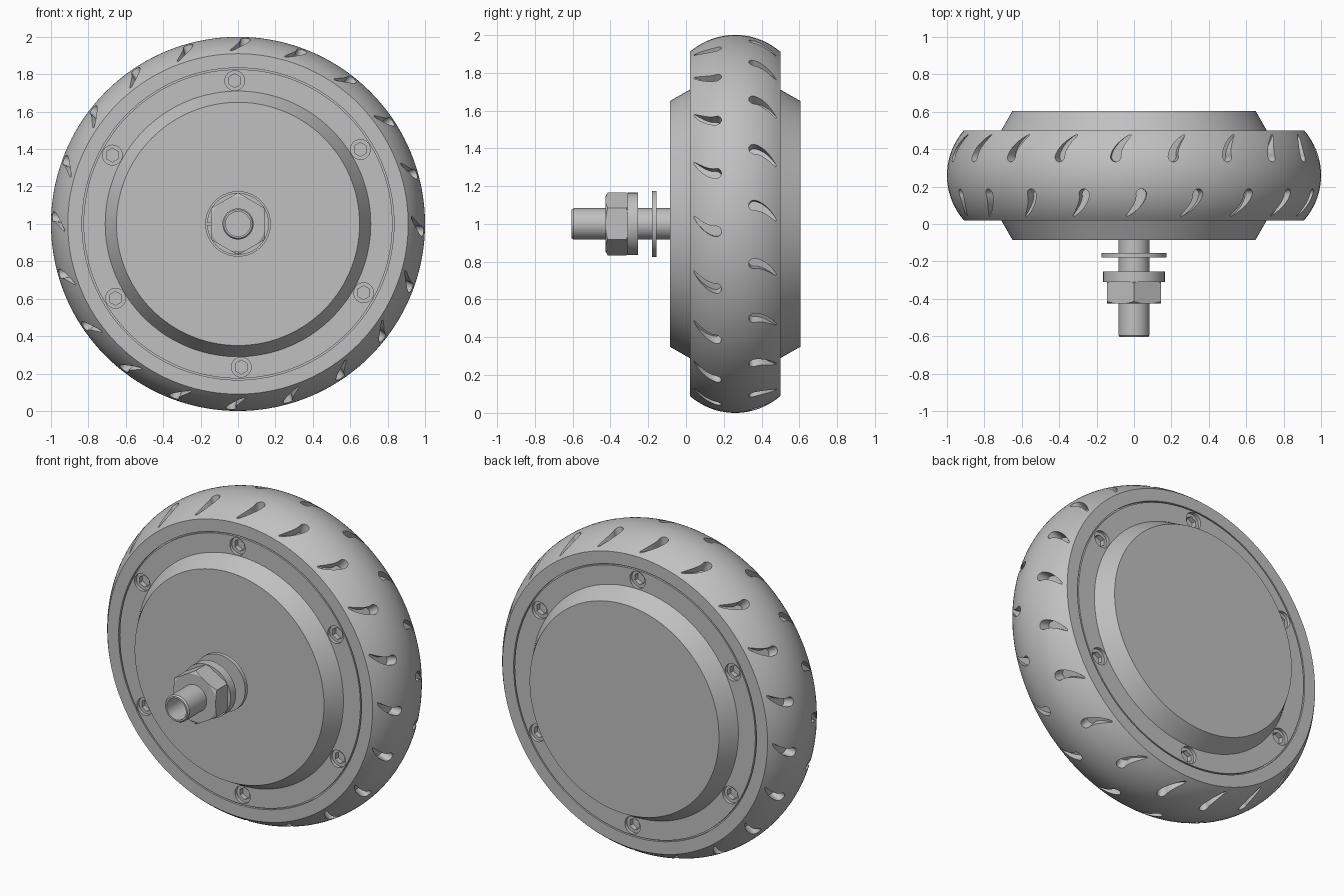
import bpy, bmesh
from math import sin, cos, pi, radians
from mathutils import Vector

if "Cube" in bpy.data.objects:
    bpy.data.objects.remove(bpy.data.objects["Cube"], do_unlink=True)

MID = 0.26                        # middle plane of the wheel along y
AXIS = Vector((0, 0, 1))          # wheel centre

grey = bpy.data.materials.new("plain grey")
grey.use_nodes = True
grey.diffuse_color = (0.53, 0.53, 0.53, 1)
grey.node_tree.nodes["Principled BSDF"].inputs["Base Color"].default_value = grey.diffuse_color


def finish(name, bm):
    bmesh.ops.remove_doubles(bm, verts=bm.verts, dist=1e-5)
    bmesh.ops.recalc_face_normals(bm, faces=bm.faces)
    mesh = bpy.data.meshes.new(name)
    bm.to_mesh(mesh)
    bm.free()
    mesh.materials.append(grey)
    ob = bpy.data.objects.new(name, mesh)
    bpy.context.collection.objects.link(ob)
    return ob


def activate(ob):
    bpy.ops.object.select_all(action="DESELECT")
    ob.select_set(True)
    bpy.context.view_layer.objects.active = ob


def boolean(ob, cutter, operation="DIFFERENCE"):
    mod = ob.modifiers.new("cut", "BOOLEAN")
    mod.operation, mod.solver, mod.object = operation, "EXACT", cutter
    activate(ob)
    bpy.ops.object.modifier_apply(modifier=mod.name)
    bpy.data.objects.remove(cutter, do_unlink=True)


def smooth(ob):
    activate(ob)
    bpy.ops.object.shade_smooth_by_angle(angle=radians(28))


def lathe(name, profile, segments=64):
    """Turn a closed (radius, y) profile about the axle."""
    bm = bmesh.new()
    rings = []
    for i in range(segments):
        a = 2 * pi * i / segments
        rings.append([bm.verts.new(AXIS + Vector((r * sin(a), y, r * cos(a)))) for r, y in profile])
    for i in range(segments):
        p, q = rings[i], rings[(i + 1) % segments]
        for j in range(len(profile)):
            k = (j + 1) % len(profile)
            if profile[j][0] == 0 and profile[k][0] == 0:
                continue
            corners = [p[j], p[k], q[k], q[j]]
            if profile[j][0] == 0:
                corners.pop()
            elif profile[k][0] == 0:
                corners.pop(2)
            bm.faces.new(corners)
    return finish(name, bm)


def prism(bm, bottom, top):
    """Close two matching outlines into a solid."""
    b = [bm.verts.new(v) for v in bottom]
    t = [bm.verts.new(v) for v in top]
    bm.faces.new(b)
    bm.faces.new(t)
    for i in range(len(b)):
        j = (i + 1) % len(b)
        bm.faces.new((b[i], b[j], t[j], t[i]))


def rod(bm, x, z, radius, y0, y1, sides, turn=0.0):
    """Add a straight prism along y."""
    loop = [(x + radius * sin(turn + 2 * pi * i / sides),
             z + radius * cos(turn + 2 * pi * i / sides)) for i in range(sides)]
    prism(bm, [Vector((u, y0, v)) for u, v in loop], [Vector((u, y1, v)) for u, v in loop])


# Tyre: flat side walls and a rounded tread
HALF, RIM, BULGE = 0.24, 0.91, 0.365
tread = []
for i in range(25):
    y = HALF * (i / 12 - 1)
    tread.append((1 - BULGE + (BULGE ** 2 - y * y) ** 0.5, MID + y))
tyre = lathe("tyre", [(0.834, MID - HALF)] + tread + [(0.834, MID + HALF)], 144)


def groove_outline():
    """Comma shape as (tangent, y) points: round head, curved pointed tail."""
    left, right = [], []
    for i in range(10):
        s = i / 10
        t, y, w = -0.085 * s ** 1.8, 0.16 - 0.125 * s, 0.028 * (1 - s) ** 0.7
        slope = Vector((-0.153 * s ** 0.8, -0.125)).normalized()
        side = Vector((-slope.y, slope.x)) * w
        left.append((t + side.x, y + side.y))
        right.append((t - side.x, y - side.y))
    cap = [(-0.028 * cos(a), 0.16 + 0.028 * sin(a)) for a in (pi * k / 8 for k in range(1, 8))]
    return left + [(-0.085, 0.035)] + right[::-1] + cap


# Tread grooves: two rows of twenty, the rear row turned half round
bm = bmesh.new()
for flip, start in ((False, 2.3), (True, -5.7)):
    outline = groove_outline()
    if flip:
        outline = [(-t, 2 * MID - y) for t, y in outline]
    for i in range(20):
        a = radians(start + 18 * i)
        out, tan = Vector((sin(a), 0, cos(a))), Vector((cos(a), 0, -sin(a)))
        floor = [AXIS + out * 0.925 + tan * t + Vector((0, y, 0)) for t, y in outline]
        prism(bm, floor, [v + out * 0.15 for v in floor])
boolean(tyre, finish("groove_cutter", bm))
smooth(tyre)

# Hub: motor casing with raised tapered covers and a fine seam beside the tyre
half_hub = [(0, -0.345), (0.65, -0.345), (0.71, -0.24), (0.826, -0.24), (0.826, -0.225), (0.84, -0.225)]
hub = lathe("hub", [(r, MID + y) for r, y in half_hub] + [(r, MID - y) for r, y in half_hub[::-1]], 144)

# Screw recesses with hexagon sockets on both covers
for sides, radius, depth in ((32, 0.053, 0.02), (6, 0.037, 0.05)):
    bm = bmesh.new()
    for way in (-1, 1):
        face = MID + way * HALF
        for i in range(6):
            a = radians(-1.3 + 60 * i)
            rod(bm, 0.766 * sin(a), 1 + 0.766 * cos(a), radius,
                face - way * depth, face + way * 0.02, sides)
    boolean(hub, finish("screw_cutter", bm))
smooth(hub)

# Hollow axle with a chamfered end
smooth(lathe("axle", [(0, -0.07), (0.083, -0.07), (0.083, -0.595), (0.076, -0.605),
                      (0.066, -0.605), (0.066, -0.2), (0, -0.2)], 48))

# Flat washer
smooth(lathe("flat_washer", [(0.08, -0.155), (0.175, -0.155), (0.175, -0.18), (0.08, -0.18)]))

# Split spring washer
spring = lathe("spring_washer", [(0.08, -0.255), (0.165, -0.255), (0.165, -0.309), (0.08, -0.309)])
bm = bmesh.new()
slit = [(-0.2, 0.995), (-0.07, 0.995), (-0.07, 1.007), (-0.2, 1.007)]
prism(bm, [Vector((x, -0.23, z)) for x, z in slit], [Vector((x, -0.33, z)) for x, z in slit])
boolean(spring, finish("slit_cutter", bm))
smooth(spring)

# Hexagon nut with its corners turned down by a chamfer
bm = bmesh.new()
rod(bm, 0, 1, 0.167, -0.308, -0.425, 6)
nut = finish("nut", bm)
boolean(nut, lathe("nut_chamfer", [(0, -0.29), (0.135, -0.29), (0.178, -0.325), (0.178, -0.408),
                                   (0.145, -0.426), (0, -0.426)], 72), "INTERSECT")
smooth(nut)
